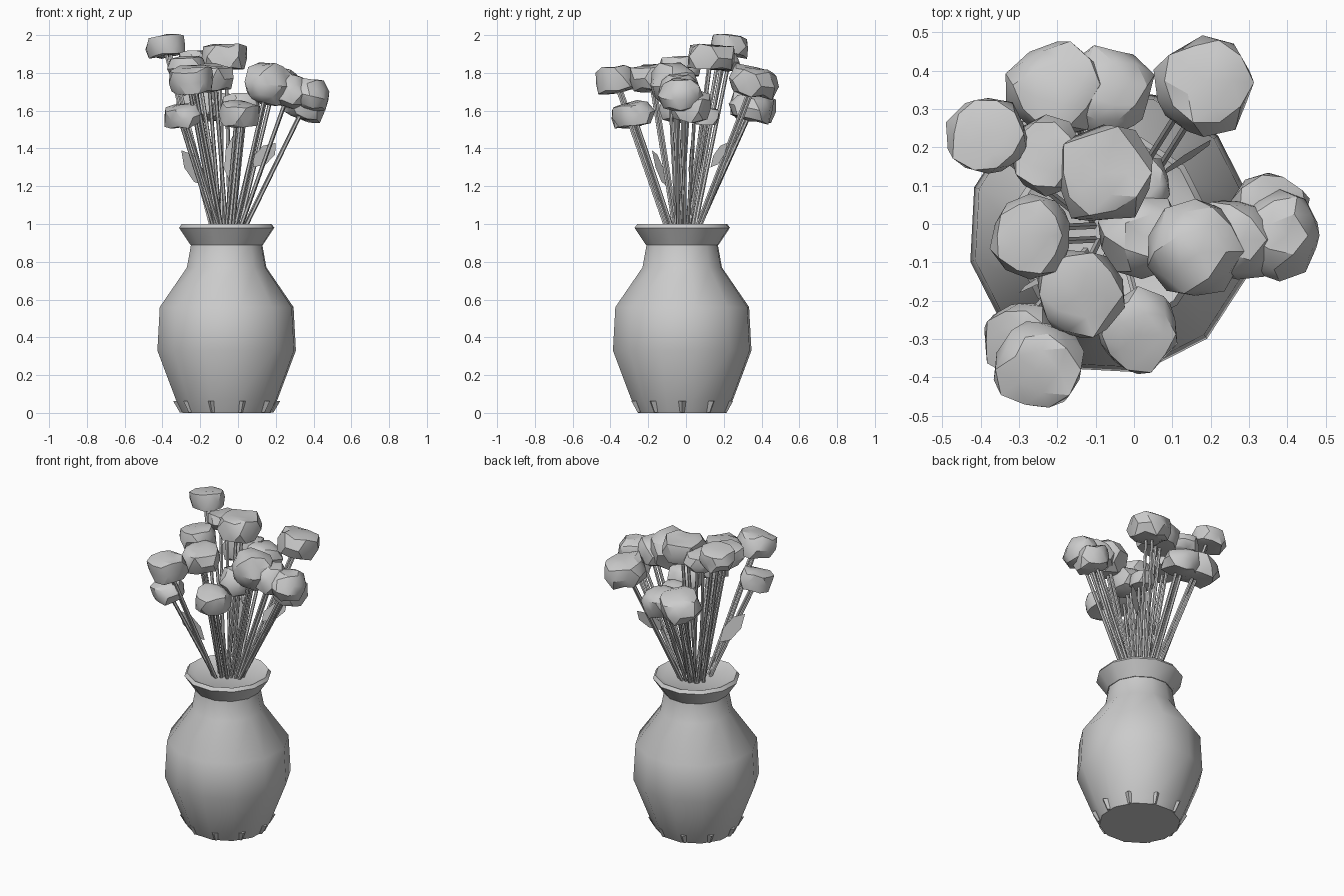
import bpy, bmesh, math, random
from mathutils import Vector

random.seed(7)
cube = bpy.data.objects.get("Cube")
if cube:
    bpy.data.objects.remove(cube, do_unlink=True)

# One plain clay colour for everything
CLAY = (0.6, 0.6, 0.6, 1)
clay = bpy.data.materials.new("clay_grey")
clay.use_nodes = True
clay.diffuse_color = CLAY
clay.node_tree.nodes["Principled BSDF"].inputs["Base Color"].default_value = CLAY

VASE = Vector((-0.06, -0.02, 0))
UP = Vector((0, 0, 1))


def finish(bm, name, angle=35):
    """Turn a bmesh into a shaded object with the clay material."""
    bmesh.ops.recalc_face_normals(bm, faces=bm.faces)
    mesh = bpy.data.meshes.new(name)
    bm.to_mesh(mesh)
    bm.free()
    mesh.materials.append(clay)
    obj = bpy.data.objects.new(name, mesh)
    bpy.context.collection.objects.link(obj)
    bpy.ops.object.select_all(action="DESELECT")
    obj.select_set(True)
    bpy.context.view_layer.objects.active = obj
    bpy.ops.object.shade_smooth_by_angle(angle=math.radians(angle))


def lathe(name, profile, sides):
    """Spin a radius/height profile around the vase axis."""
    bm = bmesh.new()
    rings = []
    for radius, z in profile:
        ring = []
        for i in range(sides):
            a = math.tau * (i + 0.4) / sides
            ring.append(bm.verts.new(VASE + Vector((radius * math.cos(a), radius * math.sin(a), z))))
        rings.append(ring)
    for low, high in zip(rings, rings[1:]):
        for i in range(sides):
            j = (i + 1) % sides
            bm.faces.new((low[i], low[j], high[j], high[i]))
    bm.faces.new(rings[0])
    bm.faces.new(rings[-1])
    finish(bm, name)


def tube(bm, start, end, radius):
    """Add a thin six-sided rod between two points."""
    axis = end - start
    matrix = axis.to_track_quat("Z", "Y").to_matrix().to_4x4()
    matrix.translation = (start + end) / 2
    bmesh.ops.create_cone(bm, cap_ends=True, segments=6, radius1=radius,
                          radius2=radius, depth=axis.length, matrix=matrix)


def flower_head(index, centre, radius, direction, height):
    """A lumpy, flat-topped dome tilted along its stem."""
    bm = bmesh.new()
    bmesh.ops.create_icosphere(bm, subdivisions=2, radius=radius)
    tilt = UP.rotation_difference(UP.lerp(direction, 0.5))
    top, bottom = radius * height, -radius * height * 0.9
    for v in bm.verts:
        v.co *= random.uniform(0.88, 1.1)
        v.co.z = max(bottom, min(top, v.co.z)) * random.uniform(0.88, 1.1)
        v.co = tilt @ v.co + centre
    bmesh.ops.dissolve_limit(bm, angle_limit=math.radians(9), verts=bm.verts, edges=bm.edges)
    finish(bm, f"flower_head_{index}", 30)


# Vase body and flared rim with a closed top
lathe("vase_body", [(0.24, 0), (0.275, 0.07), (0.375, 0.33), (0.362, 0.56),
                    (0.215, 0.77), (0.193, 0.89)], 12)
lathe("vase_rim", [(0.197, 0.89), (0.258, 0.98), (0.243, 1), (0.2, 0.98)], 12)

# Small wedges nearly flush with the foot
bm = bmesh.new()
for i in range(10):
    a = math.tau * i / 10
    cone = bmesh.ops.create_cone(bm, cap_ends=True, segments=4, radius1=0.012,
                                 radius2=0.02, depth=0.06)
    for v in cone["verts"]:
        out = 0.236 + 0.45 * (v.co.z + 0.03)
        x, y = v.co.x + out, v.co.y
        v.co = VASE + Vector((x * math.cos(a) - y * math.sin(a),
                              x * math.sin(a) + y * math.cos(a), v.co.z + 0.032))
finish(bm, "foot_wedges")

# Flower heads: x, y, z, radius, relative thickness
HEADS = [
    (0.18, 0.36, 1.75, 0.13, 0.6), (-0.38, 0.23, 1.94, 0.11, 0.5),
    (-0.08, 0.13, 1.88, 0.13, 0.5), (-0.2, 0.35, 1.62, 0.13, 0.6),
    (-0.07, 0.35, 1.61, 0.12, 0.6), (0.16, -0.07, 1.74, 0.13, 0.9),
    (0.35, 0.03, 1.62, 0.11, 0.7), (0.38, -0.03, 1.68, 0.11, 0.8),
    (0.01, -0.28, 1.58, 0.11, 0.6), (-0.3, -0.3, 1.57, 0.1, 0.6),
    (-0.25, -0.37, 1.76, 0.12, 0.6), (-0.14, -0.18, 1.77, 0.12, 0.6),
    (-0.27, -0.03, 1.83, 0.11, 0.5), (0.02, -0.03, 1.61, 0.11, 0.7),
    (-0.23, 0.18, 1.86, 0.1, 0.5), (0.27, -0.04, 1.7, 0.11, 0.8),
    (0.02, 0.1, 1.57, 0.08, 0.6),
]
stems = bmesh.new()
for n, (x, y, z, r, height) in enumerate(HEADS):
    top = Vector((x, y, z))
    foot = VASE + Vector(((x - VASE.x) * 0.2, (y - VASE.y) * 0.2, 0.96))
    direction = (top - foot).normalized()
    flower_head(n + 1, top, r, direction, height)
    # Two stems under each head
    side = direction.cross(UP).normalized() * 0.018
    for sign in (-1, 1):
        tube(stems, foot + side * sign, top + side * sign, 0.01)
finish(stems, "stems")

# Leaves: diamond plates leaning out from the stems
LEAVES = [((-0.17, -0.1, 1.2), (-0.3, -0.18, 1.39)),
          ((0.08, 0.13, 1.3), (0.2, 0.22, 1.43)),
          ((-0.04, 0.02, 1.22), (-0.02, 0.04, 1.48))]
for n, (base, tip) in enumerate(LEAVES):
    base, tip = Vector(base), Vector(tip)
    along = tip - base
    across = along.cross(Vector((0.3, -1, 0))).normalized() * 0.04
    bm = bmesh.new()
    corners = [base, base + along * 0.35 + across, base + along * 0.75 + across,
               tip, base + along * 0.65 - across, base + along * 0.25 - across]
    face = bm.faces.new([bm.verts.new(c) for c in corners])
    bmesh.ops.solidify(bm, geom=[face], thickness=0.005)
    finish(bm, f"leaf_{n + 1}")
